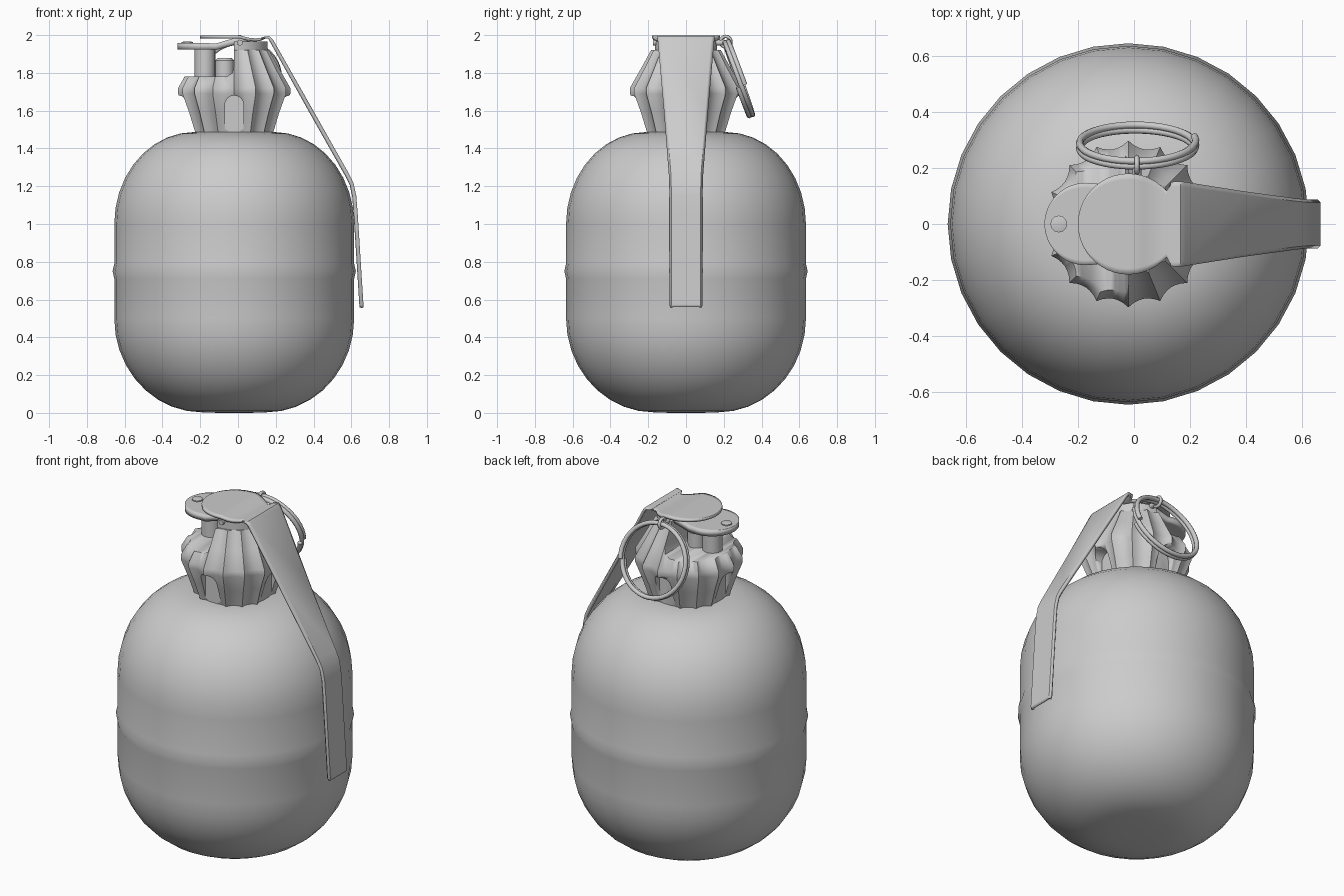
import bpy, bmesh, math
from mathutils import Vector

if "Cube" in bpy.data.objects:
    bpy.data.objects.remove(bpy.data.objects["Cube"], do_unlink=True)

CX = -0.02  # axis of the body and neck

grey = bpy.data.materials.new("plain_grey")
grey.use_nodes = True
grey.diffuse_color = (0.6, 0.6, 0.6, 1)
grey.node_tree.nodes["Principled BSDF"].inputs["Base Color"].default_value = (0.6, 0.6, 0.6, 1)


def finish(name, bm, angle=35):
    """Turn a bmesh into a smooth-by-angle grey object."""
    bmesh.ops.recalc_face_normals(bm, faces=bm.faces)
    me = bpy.data.meshes.new(name)
    bm.to_mesh(me)
    bm.free()
    me.materials.append(grey)
    ob = bpy.data.objects.new(name, me)
    bpy.context.collection.objects.link(ob)
    bpy.ops.object.select_all(action='DESELECT')
    ob.select_set(True)
    bpy.context.view_layer.objects.active = ob
    bpy.ops.object.shade_smooth_by_angle(angle=math.radians(angle))
    return ob


def revolve(name, profile, n, x=CX, pleat=(1,), angle=35):
    """Stack rings of n points from (radius, z) pairs and cap both ends."""
    bm = bmesh.new()
    rings = []
    for r, z in profile:
        ring = []
        for i in range(n):
            a = math.tau * i / n
            q = r * pleat[i % len(pleat)]
            ring.append(bm.verts.new((x + q * math.cos(a), q * math.sin(a), z)))
        rings.append(ring)
    for lo, hi in zip(rings, rings[1:]):
        for i in range(n):
            j = (i + 1) % n
            bm.faces.new((lo[i], lo[j], hi[j], hi[i]))
    bm.faces.new(rings[0])
    bm.faces.new(rings[-1])
    return finish(name, bm, angle)


def tube(name, points, radius, cyclic=False):
    cu = bpy.data.curves.new(name, 'CURVE')
    cu.dimensions = '3D'
    cu.bevel_depth = radius
    cu.bevel_resolution = 2
    cu.use_fill_caps = True
    sp = cu.splines.new('POLY')
    sp.points.add(len(points) - 1)
    for p, co in zip(sp.points, points):
        p.co = (*co, 1)
    sp.use_cyclic_u = cyclic
    sp.use_smooth = True
    cu.materials.append(grey)
    ob = bpy.data.objects.new(name, cu)
    bpy.context.collection.objects.link(ob)


def prism(name, outline, lo, hi):
    """Extrude a closed 2D outline along y from lo to hi."""
    bm = bmesh.new()
    f = bm.faces.new([bm.verts.new((x, lo, z)) for x, z in outline])
    ext = bmesh.ops.extrude_face_region(bm, geom=[f])
    bmesh.ops.translate(bm, vec=(0, hi - lo, 0),
                        verts=[v for v in ext["geom"] if isinstance(v, bmesh.types.BMVert)])
    return finish(name, bm)


def sheet(name, stations, thickness):
    """Sheet metal strip from (x, z, half width, edge drop) stations."""
    bm = bmesh.new()
    rows = [[bm.verts.new((x - d * (abs(s) == 1), s * w, z - 0.5 * d * (abs(s) == 1)))
             for s in (-1, -0.88, 0.88, 1)] for x, z, w, d in stations]
    for a, b in zip(rows, rows[1:]):
        for k in range(3):
            bm.faces.new((a[k], b[k], b[k + 1], a[k + 1]))
    ob = finish(name, bm)
    if sum(p.normal.z for p in ob.data.polygons) < 0:
        ob.data.flip_normals()
    solid = ob.modifiers.new("thickness", 'SOLIDIFY')
    solid.thickness = thickness
    solid.offset = -1


def cut(target, cutter):
    cutter.hide_render = True
    cutter.hide_set(True)
    m = target.modifiers.new(cutter.name, 'BOOLEAN')
    m.operation = 'DIFFERENCE'
    m.solver = 'EXACT'
    m.object = cutter


# Rounded body: two elliptical shoulders and a slight seam at mid height
steps = [math.pi / 2 * k / 9 for k in range(10)]
lower = [(0.17 + 0.465 * math.sin(t), 0.5 - 0.497 * math.cos(t)) for t in steps]
upper = [(0.21 + 0.425 * math.cos(t), 1.0 + 0.487 * math.sin(t)) for t in steps]
seam = [(0.635, 0.71), (0.644, 0.75), (0.635, 0.79)]
revolve("body", [(0.08, 0)] + lower + seam + upper, 32)

# Neck with sixteen narrow ribs
neck = revolve("ribbed_neck", [(0.22, 1.475), (0.258, 1.59), (0.297, 1.69), (0.297, 1.72),
                               (0.24, 1.82), (0.185, 1.92)], 96,
               pleat=(1, 0.95, 0.925, 0.915, 0.925, 0.95), angle=28)

# Neck cutters: lower shelf on one side, and an arch in each quarter
cut(neck, prism("shelf_cutter", [(-0.5, 1.78), (-0.06, 1.78), (-0.03, 1.8),
                                 (-0.02, 1.84), (-0.02, 2.1), (-0.5, 2.1)], -0.5, 0.5))
arch = [(-0.05, 1.4), (0.05, 1.4)] + [
    (0.05 * math.cos(math.pi * k / 8), 1.63 + 0.05 * math.sin(math.pi * k / 8)) for k in range(9)]
for k in range(4):
    c = prism(f"arch_cutter_{k + 1}", arch, -0.4, -0.205)
    c.location.x = CX
    c.rotation_euler.z = k * math.pi / 2
    cut(neck, c)

# Upper core beside the shelf, running up under the cap
bm = bmesh.new()
face = bm.faces.new([bm.verts.new((CX + 0.175 * math.cos(t), 0.165 * math.sin(t), 1.85))
                     for t in [math.pi * (k / 16 - 0.5) for k in range(17)]])
ext = bmesh.ops.extrude_face_region(bm, geom=[face])
bmesh.ops.translate(bm, vec=(0, 0, 0.115),
                    verts=[v for v in ext["geom"] if isinstance(v, bmesh.types.BMVert)])
finish("upper_core", bm)

# Shelf fittings
revolve("post", [(0.055, 1.75), (0.055, 1.93)], 20, x=-0.175)
revolve("small_stud", [(0.05, 1.76), (0.05, 1.865), (0.035, 1.88)], 16, x=-0.07)
revolve("plate_rivet", [(0.03, 1.95), (0.03, 1.963), (0.018, 1.966)], 12, x=-0.268)

# Side plate: rounded lobe that ramps up beneath the cap
lobe = []
for k in range(1, 14):
    t = math.pi * k / 24
    lobe.append((-0.172 - 0.147 * math.cos(t), 1.957, 0.147 * math.sin(t), 0))
sheet("side_plate", [(-0.319, 1.957, 0.006, 0)] + lobe
      + [(-0.12, 1.955, 0.142, 0), (-0.02, 1.984, 0.14, 0), (0.05, 1.984, 0.14, 0)], 0.034)


# Cap disc and long bent lever made as one strip of sheet metal
def cap_station(x):
    w = 0.15 if x > 0.12 else math.sqrt(max(0.0, 0.18 ** 2 - (x - CX) ** 2))
    dip = 0.016 * math.sin(math.pi * min(1, max(0, (x - 0.01) / 0.16)))
    return (x, 1.999 - dip, max(w, 0.012), 0)


stations = [cap_station(CX - 0.18 * math.cos(math.pi * k / 22)) for k in range(19)]
stations += [(0.13, 1.99, 0.15, 0), (0.165, 1.996, 0.152, 0), (0.185, 1.977, 0.15, 0.004),
             (0.39, 1.615, 0.118, 0.008), (0.588, 1.265, 0.091, 0.01),
             (0.612, 1.215, 0.089, 0.01), (0.626, 1.15, 0.088, 0.01),
             (0.634, 1.05, 0.088, 0.01), (0.664, 0.575, 0.088, 0.01),
             (0.665, 0.56, 0.08, 0.01)]
sheet("cap_and_lever", stations, 0.016)

# Cross pin beneath the cap with an eye at the back
tube("pin", [(0.01, -0.175, 1.96), (0.01, 0.2, 1.96)], 0.016)
tube("pin_eye", [(0.01, 0.21 + 0.028 * math.cos(t), 1.965 + 0.028 * math.sin(t))
                 for t in [math.tau * k / 16 for k in range(16)]], 0.009, True)

# Split pull ring: two turns of wire hanging on a tilt
down = Vector((0, 0.336, -0.942))
out = Vector((0, 0.942, 0.336))
centre = Vector((0.013, 0.28, 1.77))
loop = []
for k in range(81):
    t = math.tau * k / 40 + 0.2
    loop.append(centre + Vector((0.207 * math.cos(t), 0, 0)) + down * 0.205 * math.sin(t)
                + out * 0.038 * (k / 80 - 0.5))
tube("pull_ring", loop, 0.013)
